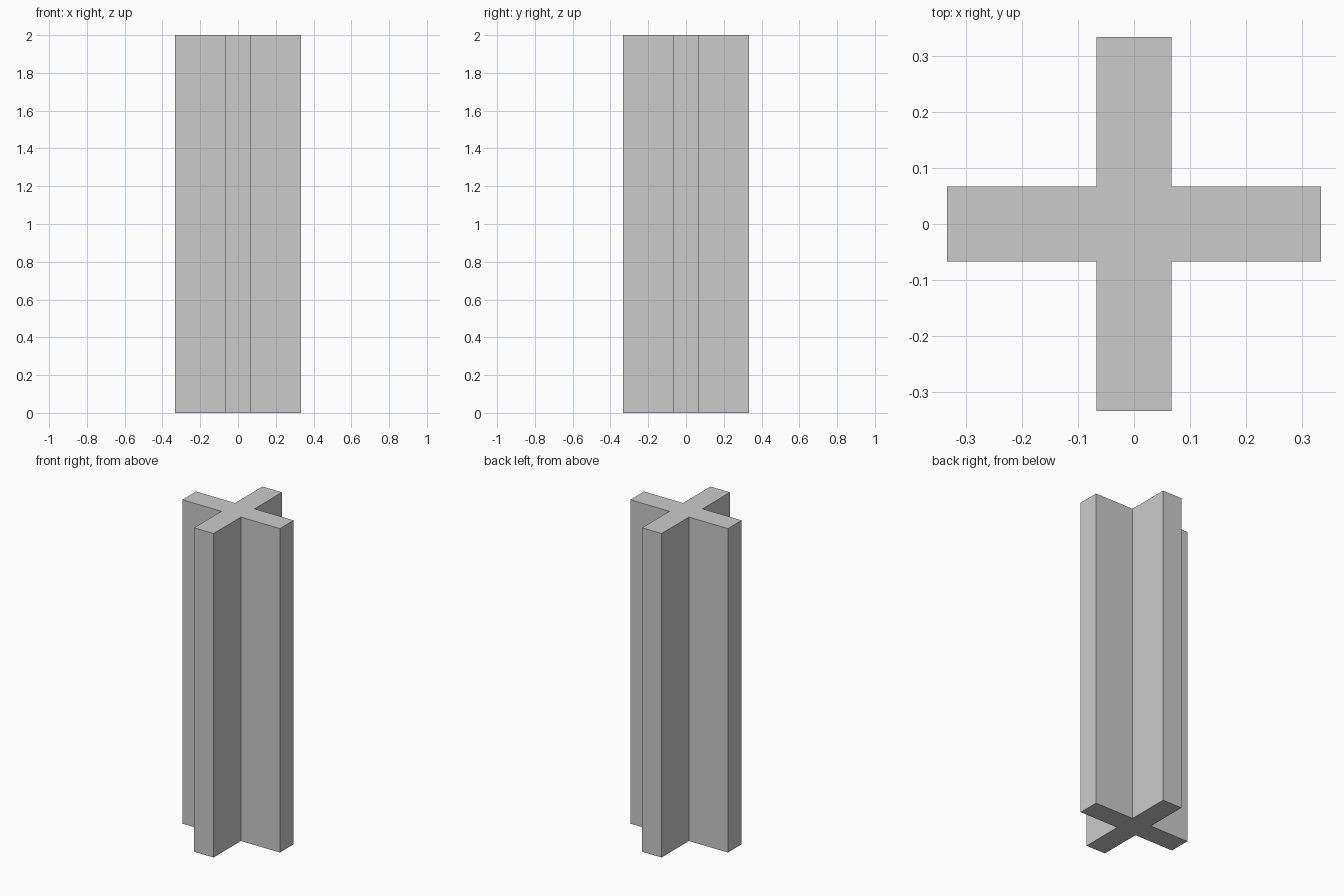
import bpy
import bmesh

if "Cube" in bpy.data.objects:
    bpy.data.objects.remove(bpy.data.objects["Cube"])

ARM = 1 / 3      # half span of the cross
HALF = 1 / 15    # half thickness of each arm
HEIGHT = 2.0

# Cross outline: one corner profile turned through four quarter turns
corner = [(ARM, -HALF), (ARM, HALF), (HALF, HALF)]
outline = []
for _ in range(4):
    outline += corner
    corner = [(-y, x) for x, y in corner]

# Extrude the outline into a column
bm = bmesh.new()
base = bm.faces.new([bm.verts.new((x, y, 0)) for x, y in outline])
top = bmesh.ops.extrude_face_region(bm, geom=[base], use_keep_orig=True)
top_verts = [g for g in top["geom"] if isinstance(g, bmesh.types.BMVert)]
bmesh.ops.translate(bm, verts=top_verts, vec=(0, 0, HEIGHT))
bmesh.ops.recalc_face_normals(bm, faces=bm.faces)

mesh = bpy.data.meshes.new("cross_column")
bm.to_mesh(mesh)
bm.free()
bpy.context.collection.objects.link(bpy.data.objects.new("cross_column", mesh))
